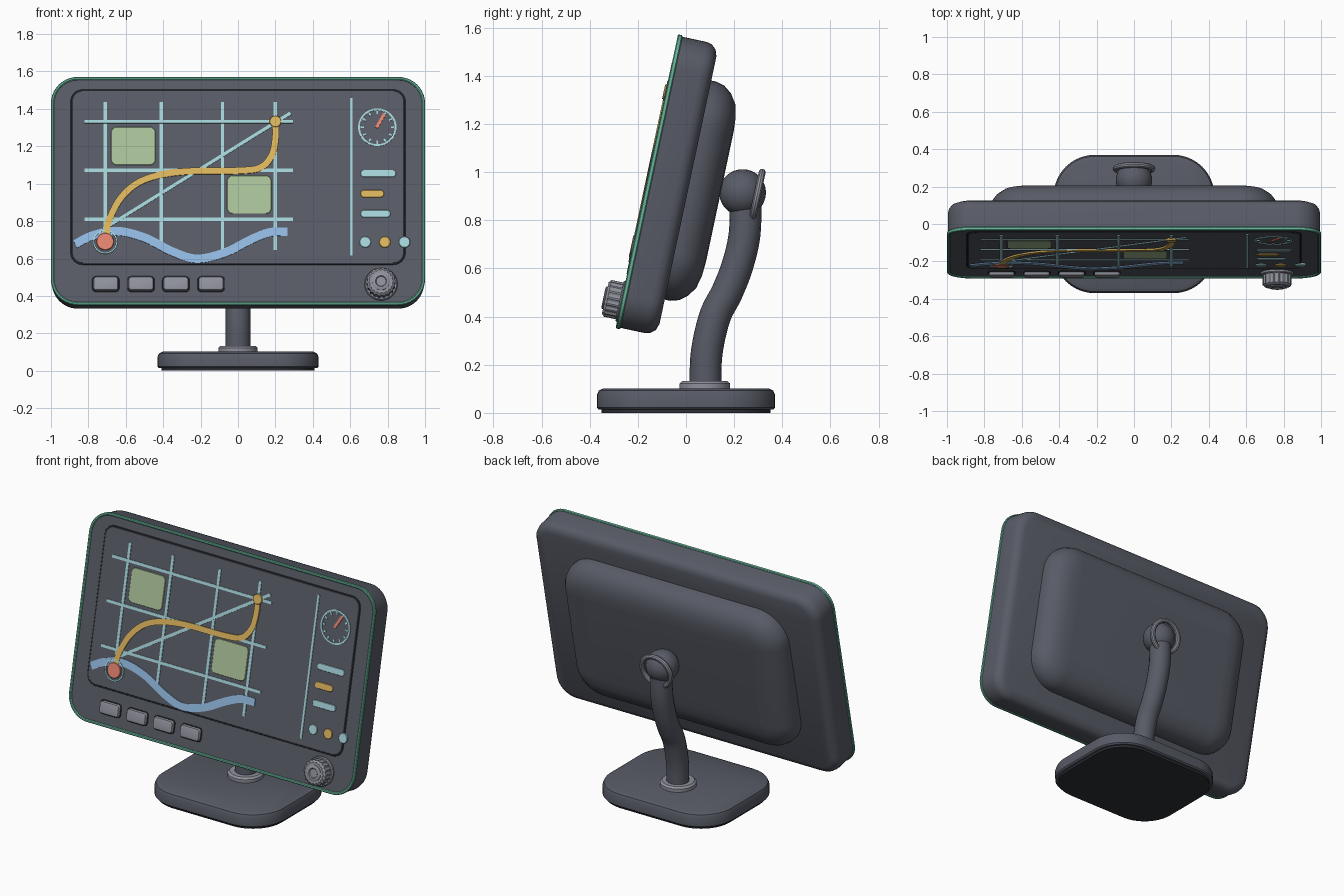
import bpy, bmesh, math
from mathutils import Matrix, Vector

cube = bpy.data.objects.get("Cube")
if cube:
    bpy.data.objects.remove(cube, do_unlink=True)


def material(name, hex_code):
    srgb = [int(hex_code[i:i + 2], 16) / 255 for i in (0, 2, 4)]
    color = [c / 12.92 if c < 0.04 else ((c + 0.055) / 1.055) ** 2.4 for c in srgb] + [1]
    m = bpy.data.materials.new(name)
    m.use_nodes = True
    m.diffuse_color = color
    bsdf = next(n for n in m.node_tree.nodes if n.type == "BSDF_PRINCIPLED")
    bsdf.inputs["Base Color"].default_value = color
    bsdf.inputs["Roughness"].default_value = 0.6
    return m


BODY = material("charcoal", "585B66")
DARK = material("dark_rubber", "2E3036")
GREY = material("button_grey", "8F919C")
TEAL = material("pale_teal", "A6D5DB")
GOLD = material("gold", "DDB65E")
RED = material("coral", "E58470")
LEAF = material("leaf_green", "A9C298")
BLUE = material("river_blue", "92BAE2")
TRIM = material("trim_green", "68B59B")

# Tilted frame of the display: x across, y up the face, z out of the face
TILT = Matrix.Rotation(math.radians(78), 4, "X")
PANEL = Matrix.Translation((0, -0.155, 0.96)) @ TILT
JOINT = Matrix.Translation((0, 0.235, 0.915)) @ TILT
FLAT = Matrix.Identity(4)
parts = []


def up(z):
    """World height to distance along the display face."""
    return (z - 0.96) / 0.978


def finish(name, bm, mat, frame):
    bmesh.ops.remove_doubles(bm, verts=bm.verts, dist=1e-5)
    bmesh.ops.recalc_face_normals(bm, faces=bm.faces)
    me = bpy.data.meshes.new(name)
    bm.to_mesh(me)
    bm.free()
    me.materials.append(mat)
    ob = bpy.data.objects.new(name, me)
    ob.matrix_world = frame
    bpy.context.collection.objects.link(ob)
    parts.append(ob)


def rounded(w, h, r, segs=10):
    """Outline of a rounded rectangle (half sizes) as a function of inset."""
    def outline(off):
        rr = max(r - off, 0.002)
        pts = []
        for q, (sx, sy) in enumerate(((1, 1), (-1, 1), (-1, -1), (1, -1))):
            for i in range(segs + 1):
                a = (q + i / segs) * math.pi / 2
                pts.append((sx * (w - off - rr) + rr * math.cos(a),
                            sy * (h - off - rr) + rr * math.sin(a)))
        return pts
    return outline


def disc(r):
    return rounded(r, r, r)


def loft(name, outline, profile, mat, frame, x=0, y=0, hoop=False):
    """Stack insets of an outline; a hoop closes on itself, others are capped."""
    bm = bmesh.new()
    rings = [[bm.verts.new((x + px, y + py, z)) for px, py in outline(off)]
             for off, z in profile]
    pairs = list(zip(rings, rings[1:]))
    if hoop:
        pairs.append((rings[-1], rings[0]))
    else:
        bm.faces.new(rings[0])
        bm.faces.new(rings[-1])
    for a, b in pairs:
        for i in range(len(a)):
            j = (i + 1) % len(a)
            bm.faces.new((a[i], a[j], b[j], b[i]))
    finish(name, bm, mat, frame)


def plate(name, outline, x, z, top, mat):
    loft(name, outline, [(0, 0), (0, top - 0.002), (0.002, top)], mat, PANEL, x, up(z))


def hoop(name, r, width, x, z, top, mat):
    loft(name, disc(r), [(0, 0), (0, top), (width, top), (width, 0)], mat, PANEL,
         x, up(z), hoop=True)


def smooth_path(pts, steps=10):
    p = [Vector(q) for q in pts]
    p = [2 * p[0] - p[1]] + p + [2 * p[-1] - p[-2]]
    out = []
    for a, b, c, d in zip(p, p[1:], p[2:], p[3:]):
        for i in range(steps):
            t = i / steps
            out.append((2 * b + (c - a) * t + (2 * a - 5 * b + 4 * c - d) * t ** 2
                        + (3 * b - a - 3 * c + d) * t ** 3) / 2)
    return out + [p[-2]]


def ribbon(name, pts, width, top, mat):
    """Thin strip along (x, height) points on the display face."""
    p = [Vector((x, up(z))) for x, z in pts]
    bm = bmesh.new()
    rows = []
    for i, c in enumerate(p):
        t = (p[min(i + 1, len(p) - 1)] - p[max(i - 1, 0)]).normalized()
        s = Vector((-t.y, t.x)) * width / 2
        rows.append([bm.verts.new((*q, z)) for q, z in
                     ((c - s, 0.001), (c - s, top), (c + s, top), (c + s, 0.001))])
    bm.faces.new(rows[0])
    bm.faces.new(rows[-1])
    for a, b in zip(rows, rows[1:]):
        for i in range(4):
            j = (i + 1) % 4
            bm.faces.new((a[i], a[j], b[j], b[i]))
    finish(name, bm, mat, PANEL)


# Display housing, trim, rear cover
loft("display_housing", rounded(0.995, 0.618, 0.14),
     [(0.004, 0), (0, -0.004), (0, -0.115), (0.006, -0.138), (0.022, -0.157),
      (0.05, -0.167)], BODY, PANEL)
loft("edge_trim", rounded(0.996, 0.62, 0.14),
     [(0, -0.012), (-0.004, -0.008), (-0.004, 0.004), (0, 0.008), (0.008, 0.008),
      (0.013, 0.004), (0.013, -0.005)], TRIM, PANEL, hoop=True)
loft("rear_cover", rounded(0.77, 0.465, 0.2),
     [(0, -0.15), (0, -0.19), (0.01, -0.225), (0.035, -0.258), (0.075, -0.285),
      (0.13, -0.298), (0.19, -0.302)], BODY, PANEL)

# Screen with dark seam
plate("screen_seam", rounded(0.895, 0.479, 0.065), 0, 1.035, 0.003, DARK)
plate("screen", rounded(0.887, 0.471, 0.058), 0, 1.035, 0.005, BODY)

# Map: parks, streets, river, route
for x, z in ((-0.56, 1.2), (0.06, 0.94)):
    plate("park_block", rounded(0.118, 0.104, 0.03), x, z, 0.008, LEAF)
for x in (-0.71, -0.41, -0.083, 0.2):
    ribbon("street_upright", [(x, 0.645), (x, 1.435)], 0.018, 0.009, TEAL)
for z in (0.808, 1.07, 1.33):
    ribbon("street_across", [(-0.82, z), (0.295, z)], 0.018, 0.0095, TEAL)
ribbon("street_diagonal", [(-0.72, 0.755), (0.28, 1.375)], 0.018, 0.01, TEAL)
ribbon("river", smooth_path([(-0.87, 0.675), (-0.78, 0.72), (-0.65, 0.745), (-0.5, 0.71),
                             (-0.35, 0.635), (-0.22, 0.597), (-0.07, 0.63), (0.07, 0.7),
                             (0.17, 0.738), (0.265, 0.742)]), 0.046, 0.0105, BLUE)
ribbon("route", smooth_path([(-0.708, 0.69), (-0.69, 0.8), (-0.62, 0.93), (-0.5, 1.02),
                             (-0.3, 1.062), (0, 1.068), (0.12, 1.085), (0.18, 1.15),
                             (0.2, 1.24), (0.2, 1.33)]), 0.036, 0.013, GOLD)
plate("route_end", disc(0.031), 0.2, 1.33, 0.017, GOLD)
plate("route_start", disc(0.046), -0.71, 0.688, 0.016, RED)
hoop("route_start_ring", 0.066, 0.009, -0.71, 0.688, 0.013, TEAL)

# Side column: divider, dial, bars, dots
ribbon("divider", [(0.605, 0.615), (0.605, 1.455)], 0.014, 0.009, TEAL)
hoop("dial_ring", 0.103, 0.01, 0.745, 1.3, 0.009, TEAL)
for i in range(12):
    a = i * math.pi / 6
    ribbon("dial_tick", [(0.745 + r * math.sin(a), 1.3 + r * math.cos(a))
                         for r in (0.072, 0.09)], 0.009, 0.009, TEAL)
ribbon("dial_needle", [(0.74, 1.297), (0.783, 1.372)], 0.017, 0.011, RED)
for x0, x1, z, mat in ((0.655, 0.845, 1.053, TEAL), (0.655, 0.78, 0.945, GOLD),
                       (0.655, 0.815, 0.838, TEAL)):
    plate("status_bar", rounded((x1 - x0) / 2, 0.02, 0.019), (x0 + x1) / 2, z, 0.01, mat)
for x, mat in ((0.68, TEAL), (0.785, GOLD), (0.89, TEAL)):
    plate("status_dot", disc(0.03), x, 0.686, 0.012, mat)

# Buttons
for x in (-0.707, -0.519, -0.332, -0.144):
    plate("button_seam", rounded(0.073, 0.043, 0.022), x, 0.463, 0.004, DARK)
    loft("button", rounded(0.068, 0.038, 0.018),
         [(0, 0), (0, 0.014), (0.004, 0.02), (0.01, 0.022)], GREY, PANEL, x, up(0.463))


# Ribbed knob
def ribbed(off):
    return [((0.073 + 0.005 * (i % 4 < 2) - off) * math.cos(i * math.tau / 72),
             (0.073 + 0.005 * (i % 4 < 2) - off) * math.sin(i * math.tau / 72))
            for i in range(72)]


KNOB_Z = up(0.462)
loft("knob_collar", disc(0.088), [(0, 0), (0, 0.01), (0.005, 0.015)], GREY, PANEL,
     0.765, KNOB_Z)
loft("knob", ribbed, [(0, 0.01), (0, 0.066), (0.012, 0.076)], GREY, PANEL, 0.765, KNOB_Z)
loft("knob_cap", disc(0.048), [(0, 0.07), (0, 0.08), (0.006, 0.084), (0.018, 0.084),
                               (0.022, 0.079)], GREY, PANEL, 0.765, KNOB_Z)

# Base, foot pad and neck collar
loft("base", rounded(0.43, 0.37, 0.22),
     [(0.008, 0.014), (0, 0.022), (0, 0.075), (0.008, 0.093), (0.028, 0.102)], BODY, FLAT)
loft("foot_pad", rounded(0.41, 0.35, 0.2), [(0, 0), (0, 0.02)], DARK, FLAT)
loft("neck_collar", disc(0.105), [(0, 0.095), (0, 0.122), (0.012, 0.133)], GREY, FLAT, 0, 0.078)

# Curved neck
curve = bpy.data.curves.new("neck", "CURVE")
curve.dimensions = "3D"
curve.bevel_depth = 0.066
curve.bevel_resolution = 6
curve.use_fill_caps = True
path = smooth_path([(0, 0.08, 0.1), (0, 0.086, 0.25), (0, 0.12, 0.4), (0, 0.17, 0.5),
                    (0, 0.213, 0.61), (0, 0.243, 0.74), (0, 0.248, 0.9)], 6)
spline = curve.splines.new("POLY")
spline.points.add(len(path) - 1)
for point, co in zip(spline.points, path):
    point.co = (*co, 1)
curve.materials.append(BODY)
neck = bpy.data.objects.new("neck", curve)
bpy.context.collection.objects.link(neck)
bpy.ops.object.select_all(action="DESELECT")
neck.select_set(True)
bpy.context.view_layer.objects.active = neck
bpy.ops.object.convert(target="MESH")
parts.append(bpy.context.view_layer.objects.active)

# Ball joint with ring
ball = bmesh.new()
bmesh.ops.create_uvsphere(ball, u_segments=32, v_segments=20, radius=0.097)
finish("ball_joint", ball, BODY, JOINT)
loft("joint_ring", disc(0.114),
     [(0.015 - 0.015 * math.cos(a), -0.062 + 0.015 * math.sin(a))
      for a in (i * math.tau / 10 for i in range(10))], GREY, JOINT, hoop=True)

# Smooth shading with sharp edges kept
for ob in parts:
    ob.select_set(True)
bpy.ops.object.shade_smooth_by_angle(angle=math.radians(35))
